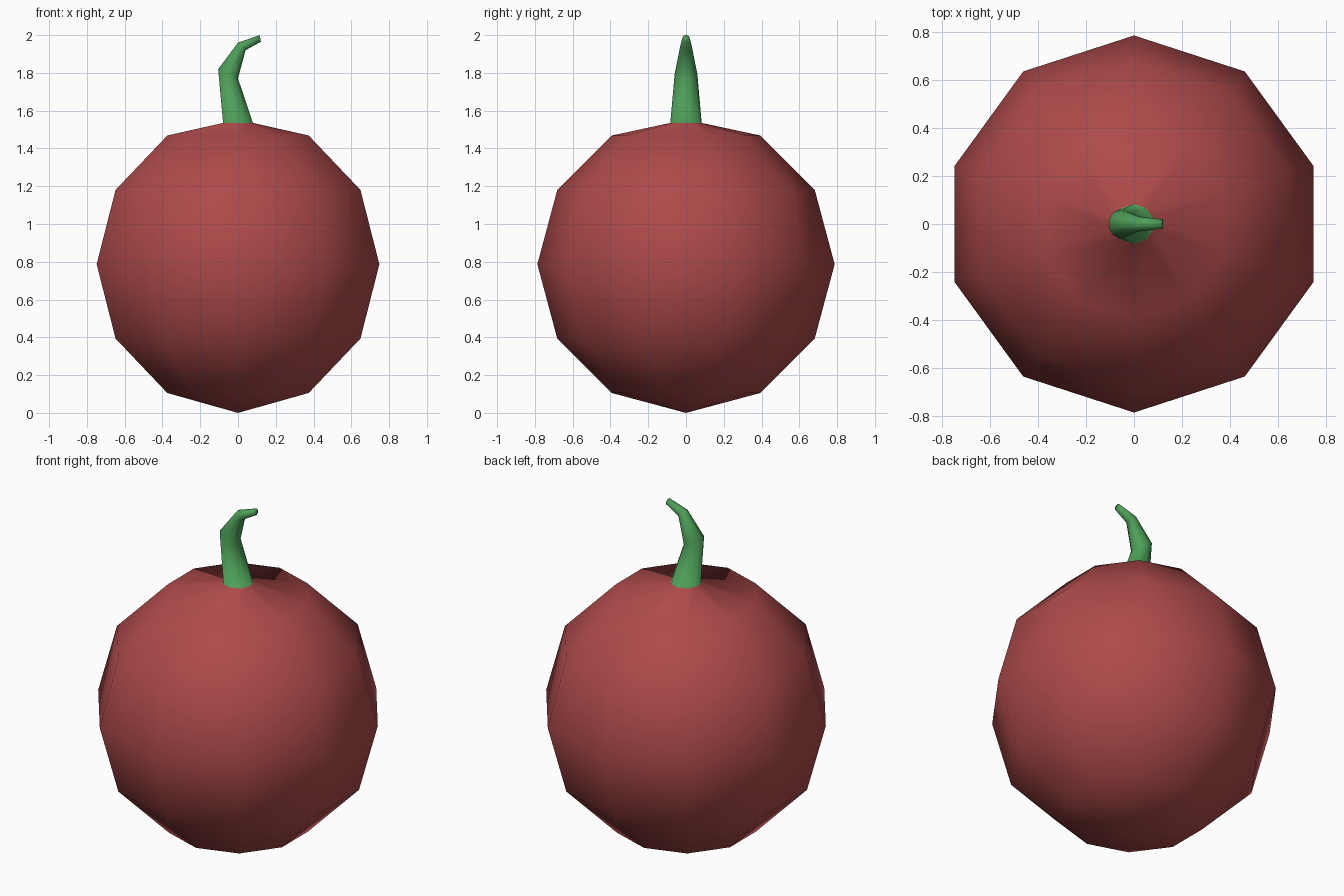
import bpy, bmesh, math

if "Cube" in bpy.data.objects:
    bpy.data.objects.remove(bpy.data.objects["Cube"])

N = 10
ANGLES = [math.radians(90 + 360 / N * i) for i in range(N)]
R = 0.787
bm = bmesh.new()


def bridge(lo, hi, mat):
    for i in range(N):
        j = (i + 1) % N
        bm.faces.new((lo[i], lo[j], hi[j], hi[i])).material_index = mat


# fruit body: ten-sided low-poly ball
body = []
for lat in (-60, -30, 0, 30, 60):
    a = math.radians(lat)
    r, z = R * math.cos(a), R + R * math.sin(a)
    body.append([bm.verts.new((r * math.cos(t), r * math.sin(t), z)) for t in ANGLES])
for lo, hi in zip(body, body[1:]):
    bridge(lo, hi, 0)
bottom = bm.verts.new((0, 0, 0))
for i in range(N):
    bm.faces.new((bottom, body[0][(i + 1) % N], body[0][i]))

# stem grown out of the crown: (left x, z), (right x, z), half depth
sections = [((-0.079, 1.535), (0.079, 1.535), 0.083),
            ((-0.105, 1.82), (0.0, 1.77), 0.06),
            ((0.0, 1.96), (0.04, 1.92), 0.031),
            ((0.115, 2.0), (0.121, 1.965), 0.02)]
stem = []
for (lx, lz), (rx, rz), depth in sections:
    loop = []
    for a in ANGLES:
        t = 0.5 + 0.5 * math.cos(a) / math.cos(math.radians(18))
        loop.append(bm.verts.new((lx + (rx - lx) * t, depth * math.sin(a), lz + (rz - lz) * t)))
    stem.append(loop)
bridge(body[-1], stem[0], 0)
for lo, hi in zip(stem, stem[1:]):
    bridge(lo, hi, 1)
bm.faces.new(stem[-1]).material_index = 1

# one smooth-shaded skin with two colours
bmesh.ops.recalc_face_normals(bm, faces=bm.faces[:])
for f in bm.faces:
    f.smooth = True
mesh = bpy.data.meshes.new("fruit_with_stem")
bm.to_mesh(mesh)
bm.free()
obj = bpy.data.objects.new("fruit_with_stem", mesh)
bpy.context.collection.objects.link(obj)
for name, color in (("fruit_red", (0.42, 0.068, 0.068, 1)),
                    ("stem_green", (0.075, 0.345, 0.098, 1))):
    mat = bpy.data.materials.new(name)
    mat.diffuse_color = color
    mat.use_nodes = True
    mat.node_tree.nodes["Principled BSDF"].inputs["Base Color"].default_value = mat.diffuse_color
    mesh.materials.append(mat)
